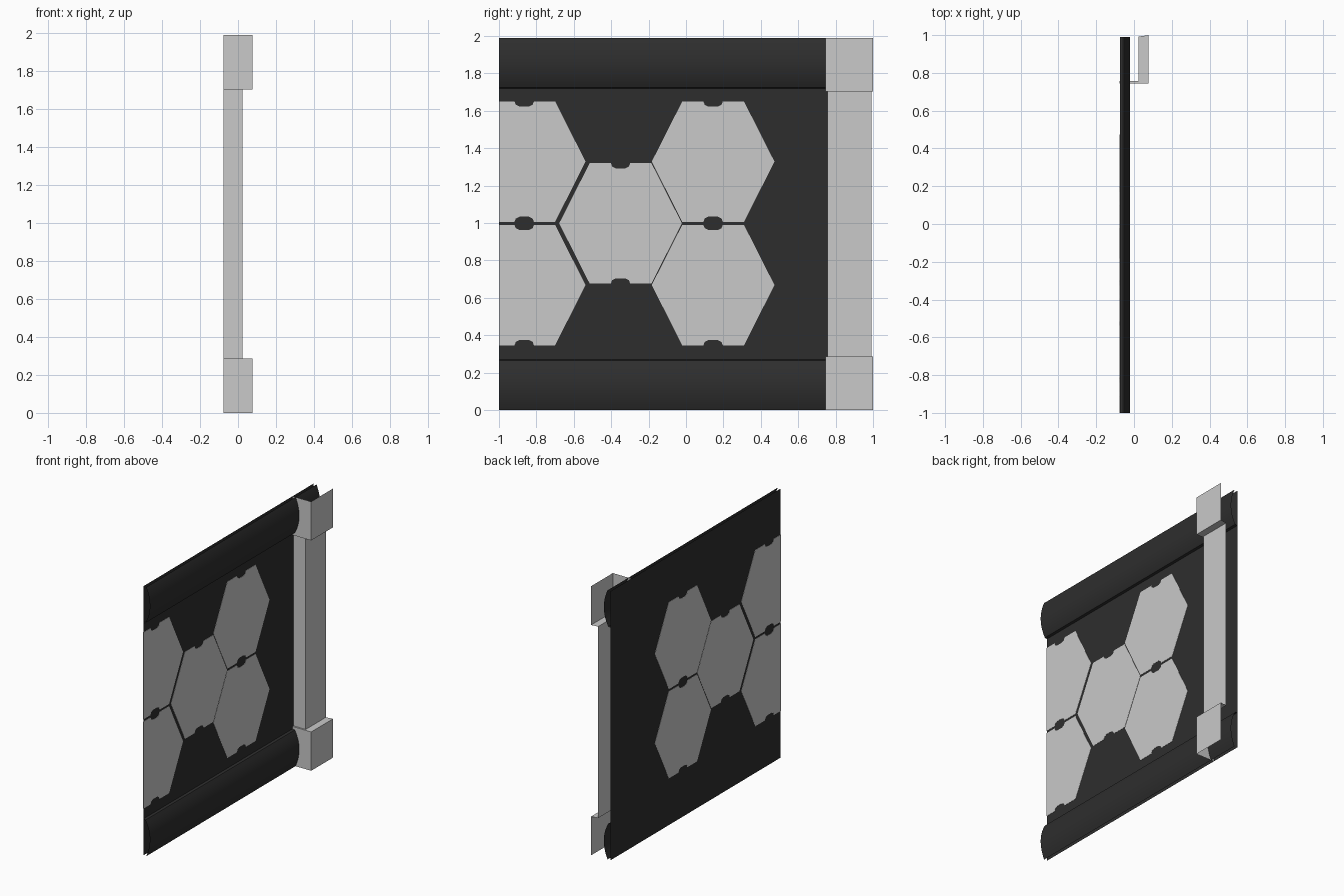
import bpy, bmesh, math

if "Cube" in bpy.data.objects:
    bpy.data.objects.remove(bpy.data.objects["Cube"])


def material(name, v):
    m = bpy.data.materials.new(name)
    m.diffuse_color = (v, v, v, 1)
    m.use_nodes = True
    m.node_tree.nodes["Principled BSDF"].inputs["Base Color"].default_value = m.diffuse_color
    return m


DARK = material("charcoal", 0.027)
LIGHT = material("light grey", 0.585)


def loft(name, rows, mat, smooth=False):
    """Open shell between successive rows of points."""
    n = len(rows[0])
    verts = [p for row in rows for p in row]
    faces = [(r * n + i, r * n + i + 1, (r + 1) * n + i + 1, (r + 1) * n + i)
             for r in range(len(rows) - 1) for i in range(n - 1)]
    me = bpy.data.meshes.new(name)
    me.from_pydata(verts, [], faces)
    me.materials.append(mat)
    ob = bpy.data.objects.new(name, me)
    bpy.context.collection.objects.link(ob)
    if smooth:
        bpy.ops.object.select_all(action='DESELECT')
        ob.select_set(True)
        bpy.context.view_layer.objects.active = ob
        bpy.ops.object.shade_smooth_by_angle(angle=math.radians(35))
    return ob


Y0, Y1, TOP, BACK = -1.0, 0.99, 1.99, -0.075

# flat wall sheet
loft("wall_sheet", [[(BACK, Y1, 0), (BACK, Y1, TOP)],
                    [(BACK, Y0, 0), (BACK, Y0, TOP)]], DARK)

# bulging rails with open ends, mirrored bottom to top
half = []
for i in range(17):
    u = -1 + 2 * i / 16
    drop = 0.030 if u < 0 else 0.036
    half.append((-0.021 - drop * u * u, 0.133 + 0.133 * u))
half.append((BACK, 0.27))
for name, prof in (("bottom_rail", half),
                   ("top_rail", [(x, TOP - z) for x, z in reversed(half)])):
    loft(name, [[(x, y, z) for x, z in prof] for y in (Y1, Y0)], DARK, True)


# hexagon inlays, notched top and bottom, showing on both sides
def hexagon(name, cy, cz):
    h, w, flat = 0.322, 0.328, 0.165
    upper = [(w, 0), (flat, h), (0.052, h), (0.045, h - 0.018), (0.025, h - 0.028),
             (-0.025, h - 0.028), (-0.045, h - 0.018), (-0.052, h), (-flat, h)]
    pts = upper + [(-y, -z) for y, z in upper]
    me = bpy.data.meshes.new(name)
    bm = bmesh.new()
    vs = [bm.verts.new((BACK - 0.0015, max(cy + y, Y0), cz + z)) for y, z in pts]
    f = bm.faces.new(vs)
    ext = bmesh.ops.extrude_face_region(bm, geom=[f], use_keep_orig=True)
    moved = [v for v in ext["geom"] if isinstance(v, bmesh.types.BMVert)]
    bmesh.ops.translate(bm, verts=moved, vec=(0.003, 0, 0))
    bmesh.ops.recalc_face_normals(bm, faces=bm.faces)
    bm.to_mesh(me)
    bm.free()
    me.materials.append(LIGHT)
    bpy.context.collection.objects.link(bpy.data.objects.new(name, me))


for i, (cy, cz) in enumerate([(0.145, 1.328), (0.145, 0.668), (-0.35, 0.998),
                              (-0.865, 1.328), (-0.865, 0.668)]):
    hexagon(f"hexagon_inlay_{i + 1}", cy, cz)

# corner post: L-shaped shell with wider end caps
INNER = [(-0.077, 0.757), (0.024, 0.757), (0.024, 0.992)]
OUTER = [(-0.077, 0.745), (0.077, 0.745), (0.077, 1.0)]


def row(path, z):
    return [(x, y, z) for x, y in path]


CAP = 0.287
loft("post_column", [row(INNER, CAP), row(INNER, TOP - CAP)], LIGHT)
loft("post_bottom_cap", [row(OUTER, 0), row(OUTER, CAP), row(INNER, CAP)], LIGHT)
loft("post_top_cap", [row(INNER, TOP - CAP), row(OUTER, TOP - CAP), row(OUTER, TOP)], LIGHT)
